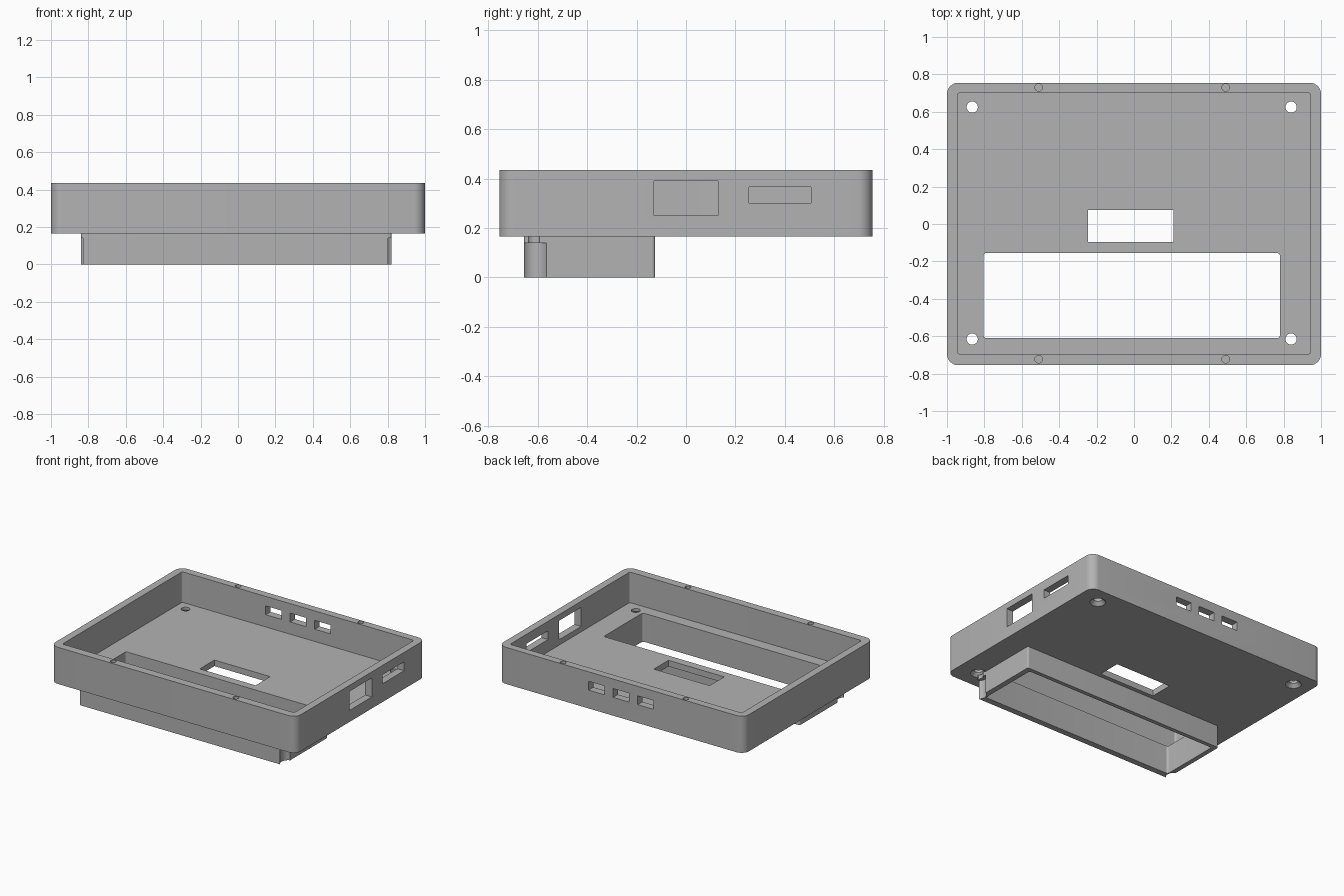
import bpy, bmesh
from math import cos, sin, pi, radians

old = bpy.data.objects.get("Cube")
if old:
    bpy.data.objects.remove(old, do_unlink=True)

grey = bpy.data.materials.new("plain grey")
grey.use_nodes = True
GREY = (0.45, 0.45, 0.45, 1)
grey.diffuse_color = GREY
grey.node_tree.nodes["Principled BSDF"].inputs["Base Color"].default_value = GREY


def make_object(name, bm):
    bmesh.ops.recalc_face_normals(bm, faces=bm.faces)
    mesh = bpy.data.meshes.new(name)
    bm.to_mesh(mesh)
    bm.free()
    mesh.materials.append(grey)
    obj = bpy.data.objects.new(name, mesh)
    bpy.context.collection.objects.link(obj)
    return obj


def block(name, xs, ys, zs, radius=0.0, steps=8):
    """Box between limits, with rounded vertical corners."""
    bm = bmesh.new()
    r = radius
    corners = [(xs[1] - r, ys[1] - r), (xs[0] + r, ys[1] - r),
               (xs[0] + r, ys[0] + r), (xs[1] - r, ys[0] + r)]
    verts = []
    for i, (cx, cy) in enumerate(corners):
        for k in range(steps + 1 if r else 1):
            a = pi / 2 * (i + k / steps)
            verts.append(bm.verts.new((cx + r * cos(a), cy + r * sin(a), zs[0])))
    base = bm.faces.new(verts)
    top = bmesh.ops.extrude_face_region(bm, geom=[base])["geom"]
    bmesh.ops.translate(bm, vec=(0, 0, zs[1] - zs[0]),
                        verts=[v for v in top if isinstance(v, bmesh.types.BMVert)])
    return make_object(name, bm)


def round_cutter(x, y, zs, r_low, r_high):
    """Vertical cylinder or cone between two heights."""
    bm = bmesh.new()
    bmesh.ops.create_cone(bm, cap_ends=True, segments=32, radius1=r_low,
                          radius2=r_high, depth=zs[1] - zs[0])
    bmesh.ops.translate(bm, vec=(x, y, sum(zs) / 2), verts=bm.verts)
    return make_object("cutter", bm)


def cut(target, cutter):
    cutter.hide_render = True
    mod = target.modifiers.new("cut", "BOOLEAN")
    mod.operation = "DIFFERENCE"
    mod.solver = "EXACT"
    mod.object = cutter
    bpy.context.view_layer.objects.active = target
    bpy.ops.object.modifier_apply(modifier=mod.name)
    bpy.data.objects.remove(cutter, do_unlink=True)


def finish(obj):
    bpy.ops.object.select_all(action="DESELECT")
    obj.select_set(True)
    bpy.context.view_layer.objects.active = obj
    bpy.ops.object.shade_smooth_by_angle(angle=radians(30))


BOTTOM, FLOOR, RIM = 0.165, 0.21, 0.435
OPEN_X, OPEN_Y = (-0.805, 0.78), (-0.61, -0.155)
HOLES_X, HOLES_Y = (-0.865, 0.84), (-0.615, 0.625)

# Open tray: rounded shell with a hollow interior
tray = block("tray", (-1, 1), (-0.755, 0.755), (BOTTOM, RIM), 0.06)
cut(tray, block("cutter", (-0.945, 0.945), (-0.695, 0.70), (FLOOR, 0.6), 0.015))

# Floor openings: long display opening and small centre slot
cut(tray, block("cutter", OPEN_X, OPEN_Y, (0, 0.3), 0.015))
cut(tray, block("cutter", (-0.245, 0.21), (-0.095, 0.075), (0, 0.3)))

# Side wall ports
cut(tray, block("cutter", (0.9, 1.1), (-0.13, 0.13), (0.25, 0.39)))
cut(tray, block("cutter", (0.9, 1.1), (0.255, 0.505), (0.30, 0.365)))

# Three back wall ports
for x in (-0.2, 0, 0.2):
    cut(tray, block("cutter", (x - 0.065, x + 0.065), (0.65, 0.85), (0.30, 0.365)))

# Countersunk corner screw holes
for x in HOLES_X:
    for y in HOLES_Y:
        cut(tray, round_cutter(x, y, (0.1, 0.3), 0.03, 0.03))
        cut(tray, round_cutter(x, y, (BOTTOM - 0.005, BOTTOM + 0.025), 0.058, 0.03))

# Blind screw holes in the rim
for x in (-0.51, 0.49):
    for y in (-0.723, 0.73):
        cut(tray, round_cutter(x, y, (RIM - 0.1, RIM + 0.05), 0.02, 0.02))
finish(tray)

# Collar hanging below the display opening
collar = block("display_collar", (-0.84, 0.82), (-0.655, -0.125), (0, BOTTOM + 0.005), 0.012)
cut(collar, block("cutter", OPEN_X, OPEN_Y, (-0.1, 0.3), 0.015))

# Screw head clearance at the collar's front corners
for x in HOLES_X:
    cut(collar, round_cutter(x, HOLES_Y[0], (-0.1, 0.14), 0.055, 0.055))
    cut(collar, round_cutter(x, HOLES_Y[0], (0.1, 0.3), 0.03, 0.03))
finish(collar)
